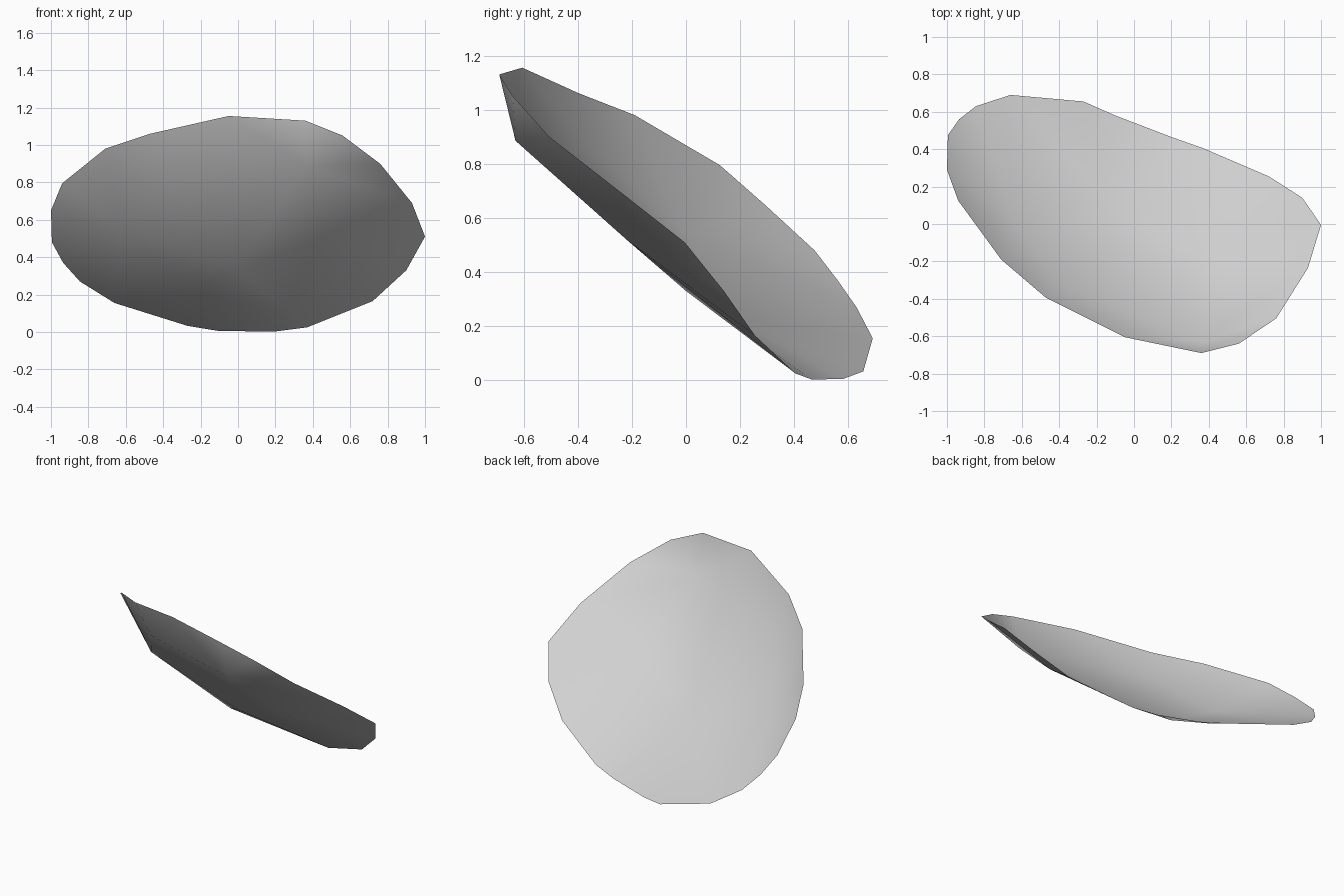
import bpy
import bmesh

cube = bpy.data.objects.get("Cube")
if cube:
    bpy.data.objects.remove(cube, do_unlink=True)

# Outline of the shallow dish, walked once around the open edge
RIM = [
    (1, -.005, .51), (.93, -.235, .69), (.76, -.505, .9), (.56, -.64, 1.05),
    (.36, -.69, 1.13), (-.05, -.605, 1.155), (-.47, -.395, 1.06),
    (-.71, -.19, .98), (-.94, .125, .795), (-1, .29, .65),
    (-.995, .475, .48), (-.935, .56, .37), (-.845, .63, .27),
    (-.66, .69, .155), (-.27, .655, .033), (-.1, .58, .005),
    (.2, .465, .003), (.37, .405, .025), (.72, .255, .165), (.9, .14, .33),
]

# Corners of the floor on the underside
INNER = {
    "crown": (.36, -.63, .885),
    "upper_bend": (-.4, -.33, .835),
    "shoulder": (-.63, 0, .54),
    "keel_mid": (0, 0, .33),
    "keel_end": (-.16, .15, .24),
    "cheek": (.47, -.22, .52),
}

bm = bmesh.new()
rim = [bm.verts.new(p) for p in RIM]
hub = {name: bm.verts.new(p) for name, p in INNER.items()}


def fan(name, first, last):
    """Triangles from one inner corner to a run of the rim."""
    for i in range(first, last):
        bm.faces.new((hub[name], rim[i % len(rim)], rim[(i + 1) % len(rim)]))


# Sloping walls
fan("crown", 1, 5)
fan("upper_bend", 5, 7)
fan("shoulder", 7, 13)
fan("keel_end", 13, 16)
fan("keel_mid", 16, 17)
fan("cheek", 17, 21)

# Floor between the corners, and the gaps between fans
for a, b, c in (("crown", "upper_bend", "keel_mid"),
                ("upper_bend", "shoulder", "keel_mid"),
                ("keel_mid", "shoulder", "keel_end"),
                ("crown", "keel_mid", "cheek")):
    bm.faces.new((hub[a], hub[b], hub[c]))
for a, b, i in (("crown", "upper_bend", 5), ("upper_bend", "shoulder", 7),
                ("shoulder", "keel_end", 13), ("keel_end", "keel_mid", 16),
                ("keel_mid", "cheek", 17), ("cheek", "crown", 1)):
    bm.faces.new((hub[a], rim[i], hub[b]))

# Turn every face toward the convex underside
bm.normal_update()
for face in bm.faces:
    face.smooth = True
    if face.normal.z > 0:
        face.normal_flip()

mesh = bpy.data.meshes.new("shallow_shell")
bm.to_mesh(mesh)
bm.free()

# Plain grey surface
grey = bpy.data.materials.new("light_grey")
grey.use_nodes = True
colour = (.64, .64, .64, 1)
grey.diffuse_color = colour
grey.node_tree.nodes["Principled BSDF"].inputs["Base Color"].default_value = colour
mesh.materials.append(grey)

shell = bpy.data.objects.new("shallow_shell", mesh)
bpy.context.collection.objects.link(shell)
